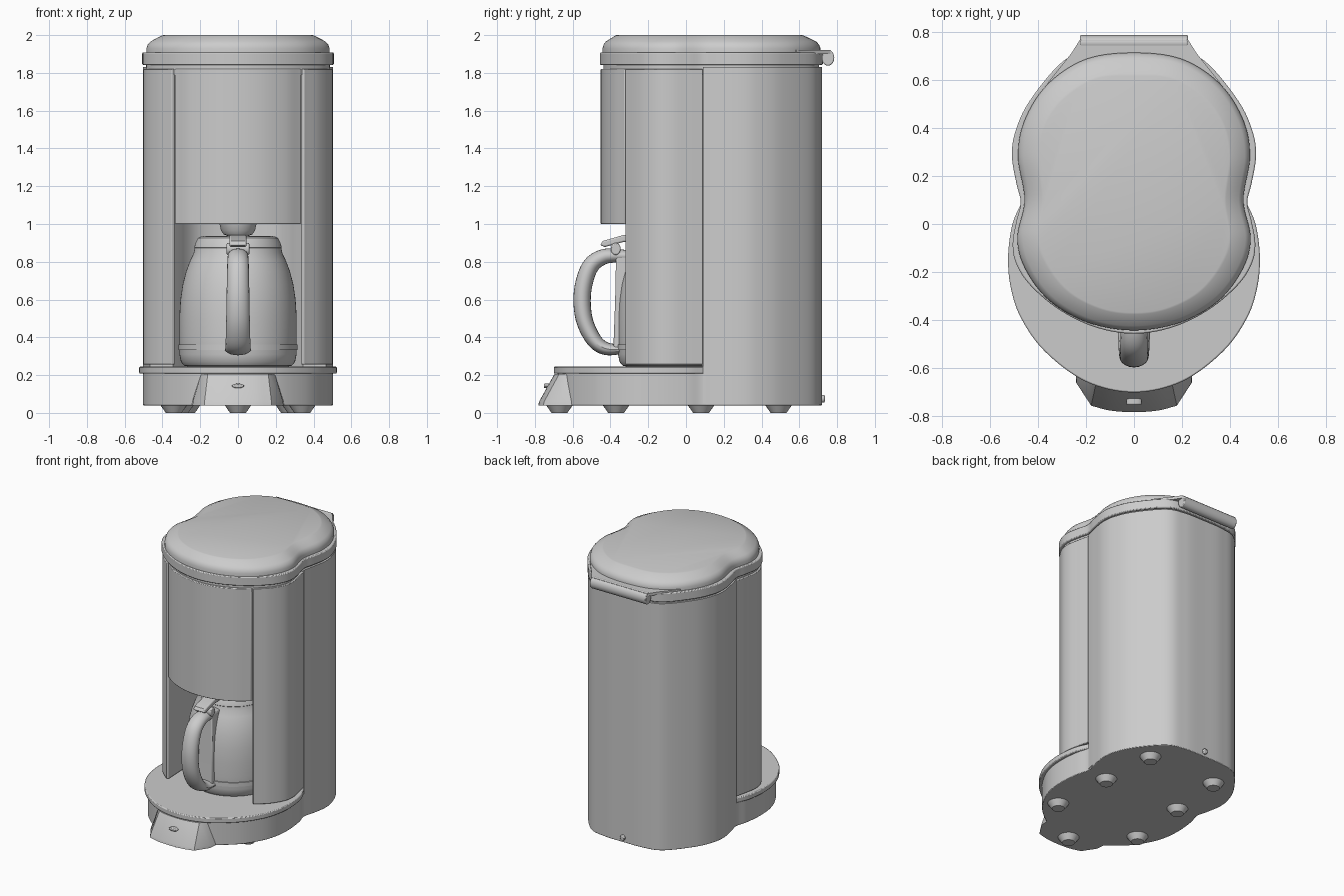
import bpy, bmesh, math
from mathutils import Vector

if "Cube" in bpy.data.objects:
    bpy.data.objects.remove(bpy.data.objects["Cube"])


def finish(name, bm, bevel=0.0):
    bmesh.ops.recalc_face_normals(bm, faces=bm.faces[:])
    me = bpy.data.meshes.new(name)
    bm.to_mesh(me)
    bm.free()
    ob = bpy.data.objects.new(name, me)
    bpy.context.collection.objects.link(ob)
    if bevel:
        m = ob.modifiers.new("bevel", "BEVEL")
        m.width, m.segments, m.limit_method = bevel, 2, "ANGLE"
        m.angle_limit = math.radians(40)
    bpy.ops.object.select_all(action="DESELECT")
    ob.select_set(True)
    bpy.context.view_layer.objects.active = ob
    bpy.ops.object.shade_smooth_by_angle(angle=math.radians(30))
    return ob


def loft(name, rings, bevel=0.0, caps=True, closed=False):
    """Skin a list of rings (lists of 3D points) with end caps."""
    bm = bmesh.new()
    vs = [[bm.verts.new(p) for p in r] for r in rings]
    n = len(vs[0])
    for a, b in zip(vs, vs[1:]):
        for i in range(n):
            j = (i + 1) % n
            bm.faces.new((a[i], a[j], b[j], b[i]))
    if caps:
        bm.faces.new(vs[0][::-1])
        bm.faces.new(vs[-1])
    return finish(name, bm, bevel)


def curve(pts, n=8):
    """Smooth curve through 2D points; ends on x=0 are treated as mirrored."""
    p = [Vector(q) for q in pts]
    ghost = lambda e, q: Vector((-q.x, q.y)) if abs(e.x) < 1e-6 else 2 * e - q
    p = [ghost(p[0], p[1])] + p + [ghost(p[-1], p[-2])]
    out = []
    for a, b, c, d in zip(p, p[1:], p[2:], p[3:]):
        for k in range(n):
            t = k / n
            out.append(0.5 * (2 * b + (c - a) * t + (2 * a - 5 * b + 4 * c - d) * t * t
                              + (3 * b - a - 3 * c + d) * t ** 3))
    return out + [p[-2]]


def mirror(half):
    """Close a half outline that starts and ends on x=0."""
    return half + [Vector((-q.x, q.y)) for q in half[-2:0:-1]]


def offset(loop, d):
    """Move a clockwise outline outward by d."""
    out = []
    for i, q in enumerate(loop):
        t = (loop[(i + 1) % len(loop)] - loop[i - 1]).normalized()
        out.append(q + d * Vector((-t.y, t.x)))
    return out


def stack(name, levels, bevel=0.0):
    return loft(name, [[(q.x, q.y, z) for q in loop] for loop, z in levels], bevel)


def lathe(name, prof, cx, cy, n=48):
    return loft(name, [[(cx + r * math.cos(2 * math.pi * i / n),
                         cy + r * math.sin(2 * math.pi * i / n), z)
                        for i in range(n)] for r, z in prof])


def rod(name, x0, x1, y, z, ry, rz, n=24, axis="x"):
    rings = []
    for s in (x0, x1):
        c = [(ry * math.cos(2 * math.pi * i / n), rz * math.sin(2 * math.pi * i / n)) for i in range(n)]
        rings.append([(s, y + a, z + b) if axis == "x" else (y + a, s, z + b) for a, b in c])
    return loft(name, rings, 0.006)


# Plan outlines, right halves running from back to front
back = [(0, .72), (.16, .715), (.29, .675), (.43, .51), (.49, .38), (.503, .28), (.485, .17), (.467, .09)]
front = [(.485, .01), (.5, -.08), (.487, -.16), (.43, -.25)]
plate_front = [(.505, 0), (.523, -.13), (.513, -.26), (.47, -.39), (.37, -.53), (.2, -.655), (0, -.70)]
body = mirror(curve(back + front + [(.31, -.352), (.16, -.425), (0, -.452)]))
base = mirror(curve(back + [(.49, 0), (.503, -.13), (.493, -.26), (.45, -.38), (.355, -.515), (.19, -.635), (0, -.68)]))
cavity = curve([(.345, -.02), (.31, .13), (.2, .255), (0, .3)])

# Base, warming deck and feet
stack("base", [(base, .04), (base, .21)], .004)
deck = [Vector((0, .15)), Vector((.44, .15))] + curve([(.467, .09)] + plate_front)
stack("base_deck", [(mirror(deck), .208), (mirror(deck), .245)], .006)
feet = [(0, -.67)] + [(s * x, y) for x, y in ((.34, -.37), (.305, .08), (.27, .49)) for s in (-1, 1)]
for x, y in feet:
    lathe("foot", [(.042, 0), (.07, .04), (.07, .05)], x, y, 24)

# Rear housing with rounded bay for the pot
shell = curve(back) + [Vector((.345, .088))] + cavity[9:]
stack("rear_housing", [(mirror(shell), .05), (mirror(shell), 1.83)])

# Side columns
for s in (1, -1):
    col = curve([(.467, .088)] + front + [(.35, -.322)]) + [Vector((.335, -.312)), Vector((.348, -.02)), Vector((.345, .088))]
    out = [Vector((s * q.x, q.y)) for q in col]
    stack("side_column", [(out, .256), (out, 1.82)], .003)

# Brew basket front and drip outlet
basket = [Vector((0, .32)), Vector((.333, .32))] + curve([(.333, -.325), (.25, -.385), (.13, -.435), (0, -.452)])
stack("brew_basket", [(mirror(basket), 1.0), (mirror(basket), 1.82)], .004)
lathe("drip_outlet", [(.05, .935), (.075, .945), (.09, .965), (.1, 1.01)], 0, -.05)

# Collar, rim and lid
stack("collar", [(offset(body, -.015), 1.79), (offset(body, -.015), 1.86)])
stack("lid_rim", [(offset(body, .004), 1.842), (offset(body, .004), 1.908)], .006)
lid = mirror(curve([(0, .712), (.2, .685), (.36, .58), (.455, .43), (.482, .28), (.455, .1), (.485, -.06),
                    (.45, -.19), (.35, -.32), (.19, -.41), (0, -.442)]))
top = mirror(curve([(0, .615), (.15, .605), (.28, .53), (.365, .42), (.395, .28), (.375, .1), (.395, -.06),
                    (.35, -.18), (.26, -.285), (.13, -.35), (0, -.368)]))
mix = lambda t: [a.lerp(b, t) for a, b in zip(lid, top)]
stack("lid", [(lid, 1.9), (lid, 1.93), (mix(.08), 1.95), (mix(.25), 1.967), (mix(.9), 1.997), (top, 2.0)])

# Lid hinge at the back
hinge = mirror([Vector(q) for q in ((0, .765), (.225, .765), (.26, .71), (.36, .585), (.36, .45), (0, .45))])
stack("hinge_plate", [(hinge, 1.9), (hinge, 1.92)])
rod("hinge_barrel", -.225, .225, .752, 1.88, .033, .042)

# Front control panel and switch
low = [Vector(q) for q in ((0, -.5), (.25, -.5), (.24, -.66))] + curve([(.178, -.755), (.1, -.775), (0, -.782)], 4)
high = [Vector(q) for q in ((0, -.5), (.21, -.5), (.195, -.63))] + curve([(.16, -.672), (.09, -.69), (0, -.697)], 4)
stack("control_panel", [(mirror(low), .04), (mirror([a.lerp(b, .05) for a, b in zip(low, high)]), .06), (mirror(high), .205)])
rod("power_switch", -.752, -.70, 0, .143, .032, .012, axis="y")

# Cord outlet on the back
rod("cord_outlet", .70, .735, 0, .075, .018, .02, axis="y")

# Glass pot with band, collar and cover
CY = -.05
lathe("pot_glass", [(.26, .245), (.285, .25), (.302, .27), (.31, .31), (.311, .4), (.311, .5), (.305, .6), (.293, .68),
                    (.275, .75), (.252, .81), (.235, .845), (.228, .88)], 0, CY, 64)
lathe("pot_band", [(.30, .33), (.316, .333), (.316, .362), (.30, .365)], 0, CY, 64)
lathe("pot_cover", [(.22, .86), (.232, .875), (.225, .9), (.212, .925), (.195, .935), (.08, .937)], 0, CY, 64)

# Handle: oval section swept along a D shaped path in the y-z plane
path = curve([(-.28, .83), (-.36, .832), (-.44, .825), (-.51, .77), (-.548, .64), (-.54, .5), (-.49, .39), (-.43, .342), (-.35, .335)], 6)
rings = []
for i, q in enumerate(path):
    t = (path[min(i + 1, len(path) - 1)] - path[max(i - 1, 0)]).normalized()
    f = i / (len(path) - 1)
    w, h = .05 + .02 * f, .046 - .02 * abs(2 * f - 1) ** 2
    rings.append([(w * math.cos(a), q.x - t.y * h * math.sin(a), q.y + t.x * h * math.sin(a))
                  for a in (2 * math.pi * k / 20 for k in range(20))])
loft("pot_handle", rings)
strap = lambda w, y0, y1: [Vector(q) for q in ((-w, y0), (w, y0), (w, y1), (-w, y1))]
stack("handle_strap", [(strap(.06, -.385, -.33), .33), (strap(.055, -.375, -.33), .6), (strap(.048, -.37, -.27), .85)], .008)

# Cover thumb lever and pivot
side = [(-.455, .888), (-.44, .91), (-.33, .942), (-.2, .94), (-.2, .915), (-.33, .905), (-.43, .878)]
loft("thumb_lever", [[(x, y, z) for y, z in side] for x in (-.045, .045)], .008)
rod("lever_pivot", -.06, .06, -.372, .868, .026, .032)
